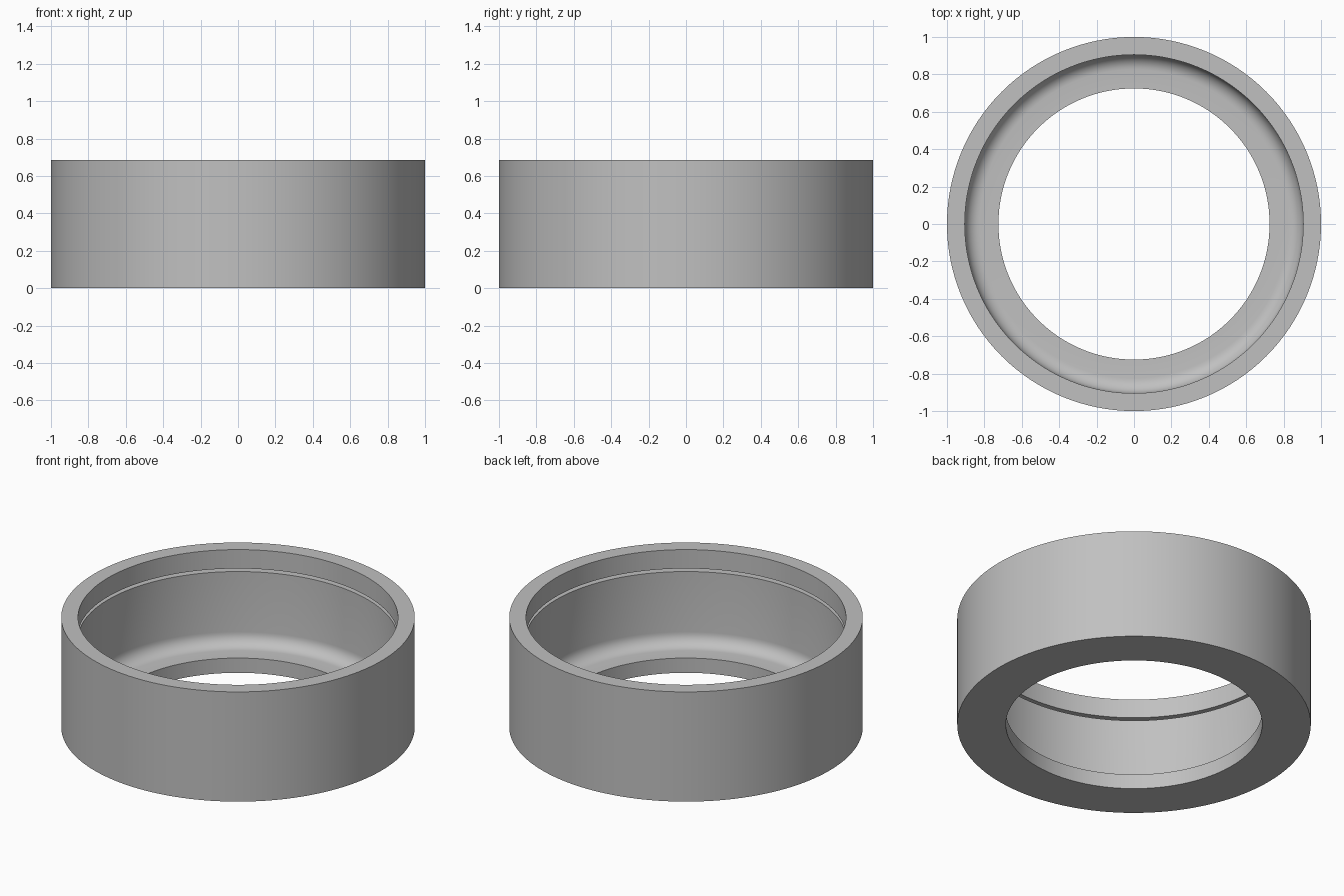
import bpy, bmesh
from math import pi, sin, cos, radians

cube = bpy.data.objects.get("Cube")
if cube:
    bpy.data.objects.remove(cube, do_unlink=True)

# Main dimensions
SIDES = 128
HEIGHT = 0.685
OUTER, BORE, HOLE = 1.0, 0.905, 0.725
FLOOR, FILLET = 0.092, 0.08
GROOVE_LOW, GROOVE_HIGH, GROOVE_R = 0.548, 0.567, 0.95

# Plain grey
grey = bpy.data.materials.new("grey")
grey.use_nodes = True
colour = (0.53, 0.53, 0.53, 1)
grey.diffuse_color = colour
grey.node_tree.nodes["Principled BSDF"].inputs["Base Color"].default_value = colour

# Cross-section (radius, height): outer wall, rim, ring groove, bore
profile = [(HOLE, 0), (OUTER, 0), (OUTER, HEIGHT), (BORE, HEIGHT),
           (BORE, GROOVE_HIGH), (GROOVE_R, GROOVE_HIGH),
           (GROOVE_R, GROOVE_LOW), (BORE, GROOVE_LOW)]
# Rounded corner between bore and floor, then the hole edge
for i in range(9):
    a = pi / 2 * i / 8
    profile.append((BORE - FILLET + FILLET * cos(a), FLOOR + FILLET - FILLET * sin(a)))
profile.append((HOLE, FLOOR))

# Lathe the closed section around z
bm = bmesh.new()
verts = [bm.verts.new((r, 0, z)) for r, z in profile]
edges = [bm.edges.new((verts[i - 1], v)) for i, v in enumerate(verts)]
bmesh.ops.spin(bm, geom=verts + edges, cent=(0, 0, 0), axis=(0, 0, 1),
               angle=2 * pi, steps=SIDES, use_merge=True)
bmesh.ops.remove_doubles(bm, verts=bm.verts, dist=1e-5)
bmesh.ops.recalc_face_normals(bm, faces=bm.faces)
mesh = bpy.data.meshes.new("housing_ring")
bm.to_mesh(mesh)
bm.free()
mesh.materials.append(grey)

ring = bpy.data.objects.new("housing_ring", mesh)
bpy.context.collection.objects.link(ring)
bpy.ops.object.select_all(action="DESELECT")
ring.select_set(True)
bpy.context.view_layer.objects.active = ring
bpy.ops.object.shade_smooth_by_angle(angle=radians(30))
